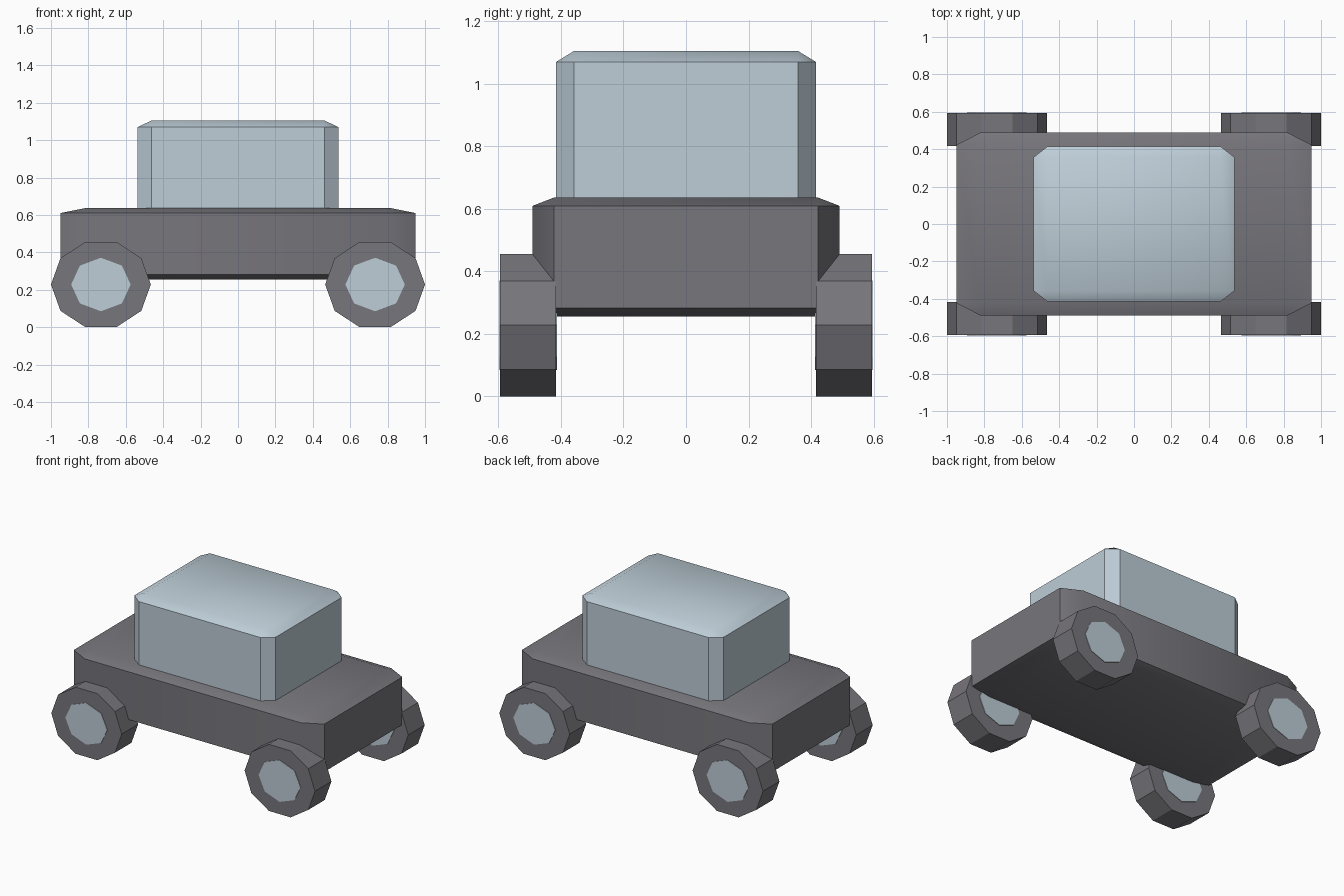
import bpy, bmesh
from math import cos, sin, tau, radians
from mathutils import Vector

if "Cube" in bpy.data.objects:
    bpy.data.objects.remove(bpy.data.objects["Cube"], do_unlink=True)


def material(name, rgb):
    mat = bpy.data.materials.new(name)
    mat.use_nodes = True
    color = (*rgb, 1)
    mat.diffuse_color = color
    mat.node_tree.nodes["Principled BSDF"].inputs["Base Color"].default_value = color
    return mat


grey = material("dark grey", (0.185, 0.18, 0.2))
pale_blue = material("pale blue", (0.51, 0.61, 0.68))


def finish(name, bm, location, mat):
    bmesh.ops.recalc_face_normals(bm, faces=bm.faces)
    mesh = bpy.data.meshes.new(name)
    bm.to_mesh(mesh)
    bm.free()
    mesh.materials.append(mat)
    obj = bpy.data.objects.new(name, mesh)
    obj.location = location
    bpy.context.collection.objects.link(obj)
    bpy.ops.object.select_all(action="DESELECT")
    obj.select_set(True)
    bpy.context.view_layer.objects.active = obj
    bpy.ops.object.shade_smooth_by_angle(angle=radians(30))


def chamfered_box(name, half_size, z, mat):
    # Chamfer a unit cube first, so the chamfer stretches with the box
    bm = bmesh.new()
    bmesh.ops.create_cube(bm, size=2)
    bmesh.ops.bevel(bm, geom=bm.edges[:], offset=0.138, segments=1,
                    affect="EDGES", profile=0.5)
    bmesh.ops.scale(bm, vec=half_size, verts=bm.verts)
    finish(name, bm, (0, 0, z), mat)


def prism(name, sides, rx, rz, half_width, location, mat):
    # Polygon disc with its axle along y and a corner pointing along x
    bm = bmesh.new()
    ring = [bm.verts.new((rx * cos(tau * i / sides), -half_width,
                          rz * sin(tau * i / sides))) for i in range(sides)]
    face = bm.faces.new(ring)
    out = bmesh.ops.extrude_face_region(bm, geom=[face], use_keep_orig=True)
    moved = [g for g in out["geom"] if isinstance(g, bmesh.types.BMVert)]
    bmesh.ops.translate(bm, vec=Vector((0, 2 * half_width, 0)), verts=moved)
    finish(name, bm, location, mat)


# Body and cabin
chamfered_box("body", (0.95, 0.49, 0.19), 0.446, grey)
chamfered_box("cabin", (0.536, 0.415, 0.255), 0.85, pale_blue)

# Wheels with hubs that show on both faces
for side, sx in (("left", 1), ("right", -1)):
    for end, sy in (("front", -1), ("back", 1)):
        centre = (0.733 * sx, 0.505 * sy, 0.228)
        prism(f"{end}_{side}_wheel", 10, 0.267, 0.24, 0.089, centre, grey)
        prism(f"{end}_{side}_hub", 8, 0.159, 0.143, 0.092, centre, pale_blue)
